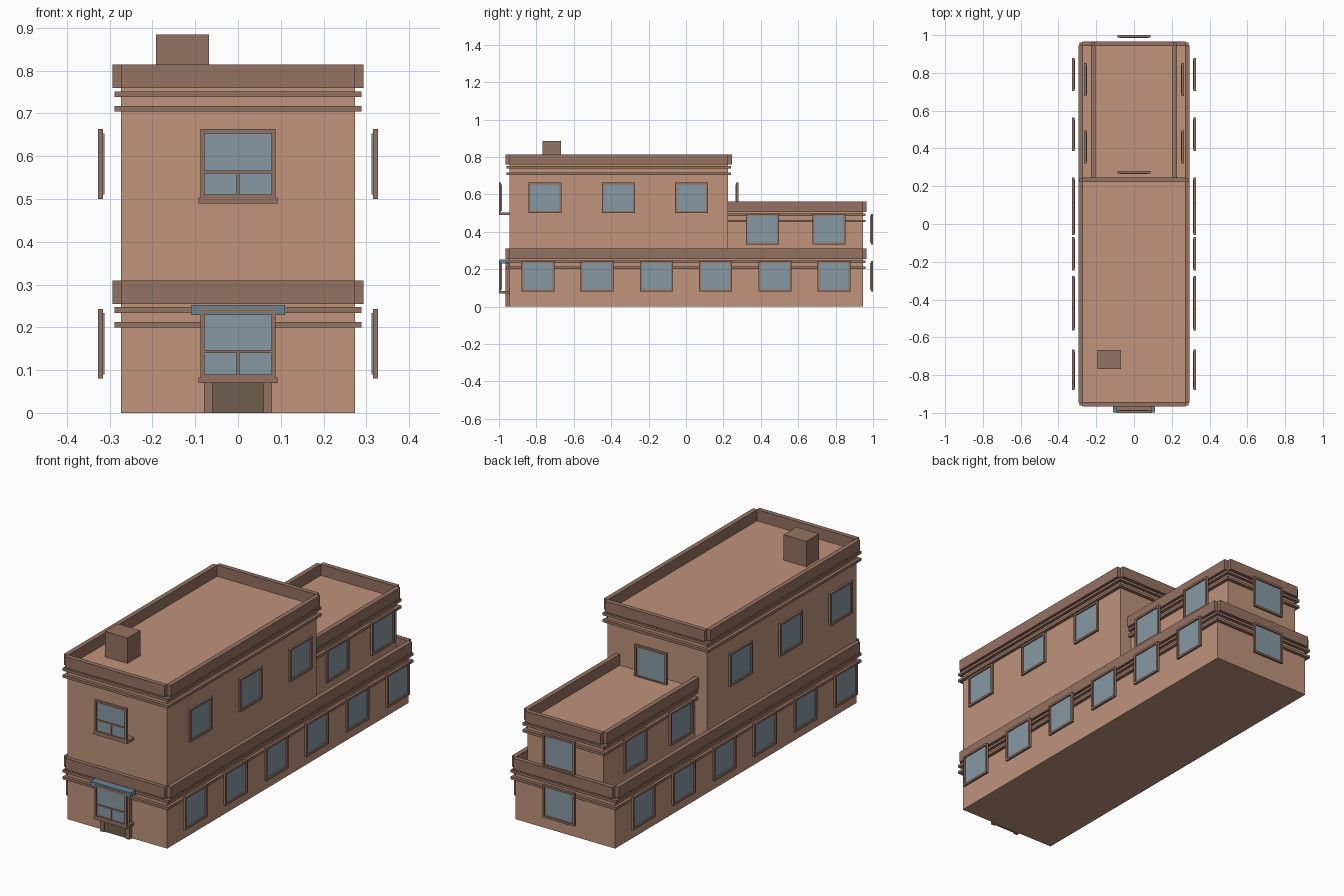
import bpy, bmesh
from math import pi
from mathutils import Matrix, Vector

if "Cube" in bpy.data.objects:
    bpy.data.objects.remove(bpy.data.objects["Cube"])


def material(name, rgb):
    m = bpy.data.materials.new(name)
    m.diffuse_color = (*[(c / 255) ** 2.2 for c in rgb], 1)
    m.use_nodes = True
    m.node_tree.nodes["Principled BSDF"].inputs["Base Color"].default_value = m.diffuse_color
    return m


WALL = material("wall_clay", (190, 146, 123))
TRIM = material("trim_brown", (148, 114, 98))
GLASS = material("glass_blue", (134, 152, 162))
AWNING = material("awning_blue", (108, 132, 144))
DOOR = material("door_dark", (110, 94, 78))


def boxes(name, mat, ranges, loc=(0, 0, 0), angle=0):
    """One object from boxes given as (x0, x1, y0, y1, z0, z1)."""
    bm = bmesh.new()
    for x0, x1, y0, y1, z0, z1 in ranges:
        centre = Vector(((x0 + x1) / 2, (y0 + y1) / 2, (z0 + z1) / 2))
        size = Matrix.Diagonal((x1 - x0, y1 - y0, z1 - z0, 1))
        bmesh.ops.create_cube(bm, size=1, matrix=Matrix.Translation(centre) @ size)
    mesh = bpy.data.meshes.new(name)
    bm.to_mesh(mesh)
    bm.free()
    mesh.materials.append(mat)
    ob = bpy.data.objects.new(name, mesh)
    ob.location = loc
    ob.rotation_euler.z = angle
    bpy.context.collection.objects.link(ob)
    return ob


def storey(name, hx, y0, y1, z0, roof, front=True):
    """Wall block with two ledges and a four-bar parapet, corners left notched."""
    boxes(name + "_walls", WALL, [(-hx, hx, y0, y1, z0, roof)])
    p, l, t = 0.02, 0.016, 0.003          # parapet and ledge overhang, inner lap
    fy = y0 - l if front else y0
    boxes(name + "_ledges", TRIM,
          [(-hx - l, hx + l, fy, y1 + l, roof - d, roof - d + 0.013)
           for d in (0.021, 0.055)])
    top = roof + 0.055
    bars = [(s * hx - (t if s > 0 else p), s * hx + (p if s > 0 else t), y0, y1, roof, top)
            for s in (-1, 1)]
    bars.append((-hx, hx, y1 - t, y1 + p, roof, top))
    if front:
        bars.append((-hx, hx, y0 - p, y0 + t, roof, top))
    boxes(name + "_parapet", TRIM, bars)


def window(name, x, y, z, angle, sash=False):
    """Window standing off the wall; its local front faces -y, z is the bottom."""
    w, h, b = 0.088, 0.163, 0.010
    frame = [(-w, -w + b, -0.007, 0.005, 0, h), (w - b, w, -0.007, 0.005, 0, h),
             (-w + b, w - b, -0.007, 0.005, 0, b), (-w + b, w - b, -0.007, 0.005, h - b, h)]
    if sash:
        frame += [(-w + b, w - b, -0.005, 0.003, 0.060, 0.067),
                  (-0.004, 0.004, -0.005, 0.003, b, 0.060)]
        frame += [(-0.092, 0.092, -0.007, 0.048, -0.010, 0.003)]
    boxes(name + "_frame", TRIM, frame, (x, y, z), angle)
    boxes(name + "_glass", GLASS, [(-w + b, w - b, 0, 0.008, b, h - b)], (x, y, z), angle)


# Main volumes
storey("ground_floor", 0.273, -0.945, 0.945, 0, 0.255)
storey("upper_front", 0.273, -0.945, 0.225, 0.255, 0.759)
storey("upper_rear", 0.208, 0.225, 0.945, 0.255, 0.506, front=False)

# Side windows, mirrored left and right
rows = [("ground", 0.32, 0.08, (-0.792, -0.475, -0.158, 0.158, 0.475, 0.792)),
        ("upper", 0.32, 0.50, (-0.753, -0.362, 0.029)),
        ("rear", 0.257, 0.333, (0.408, 0.765))]
for row, x, z, ys in rows:
    for i, y in enumerate(ys):
        for s, side in ((1, "right"), (-1, "left")):
            window(f"{row}_window_{side}_{i + 1}", s * x, y, z, s * pi / 2)

# Front and back windows
window("front_window_low", 0, -0.993, 0.08, 0, sash=True)
window("front_window_high", 0, -0.993, 0.50, 0, sash=True)
window("back_window_low", 0, 0.993, 0.08, pi)
window("back_window_middle", 0, 0.993, 0.333, pi)
window("back_window_high", 0, 0.273, 0.50, pi)

# Entrance door with surround and awning
boxes("door_surround", TRIM, [(-0.08, -0.06, -0.965, -0.945, 0, 0.235),
                              (0.06, 0.08, -0.965, -0.945, 0, 0.235),
                              (-0.06, 0.06, -0.965, -0.945, 0.215, 0.235)])
boxes("door", DOOR, [(-0.06, 0.06, -0.958, -0.944, 0, 0.215)])
boxes("awning", AWNING, [(-0.11, 0.11, -0.998, -0.945, 0.229, 0.252)])

# Rooftop chimney
boxes("chimney", TRIM, [(-0.192, -0.068, -0.768, -0.668, 0.755, 0.885)])
